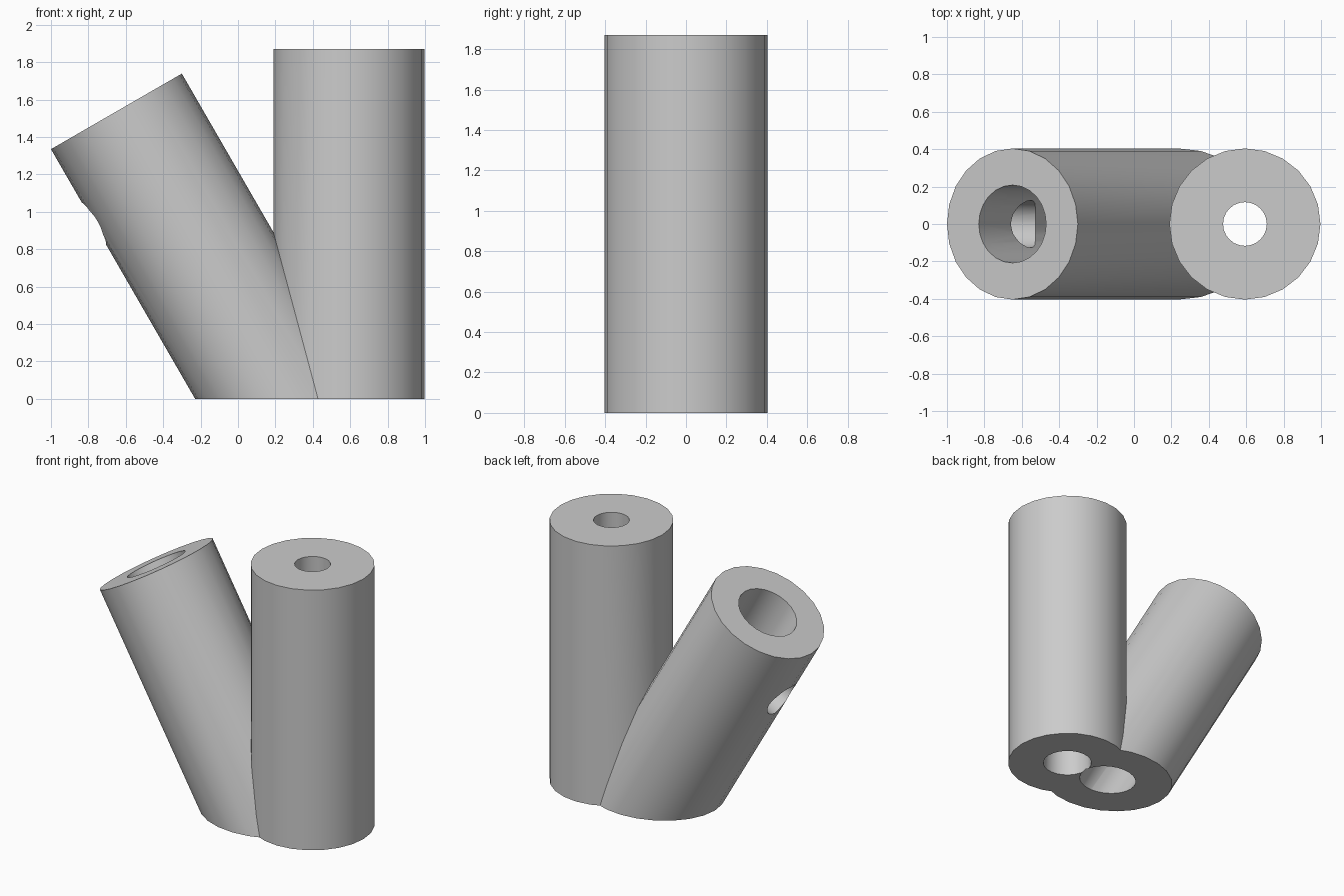
import bpy
from math import radians, sin, cos
from mathutils import Vector

default = bpy.data.objects.get("Cube")
if default:
    bpy.data.objects.remove(default, do_unlink=True)

grey = bpy.data.materials.new("light grey")
grey.use_nodes = True
grey.diffuse_color = (0.6, 0.6, 0.6, 1)
grey.node_tree.nodes["Principled BSDF"].inputs["Base Color"].default_value = (0.6, 0.6, 0.6, 1)

R = 0.404            # outer radius of both tubes
LEAN = radians(-30)  # lean of the side branch


def rod(name, base, angle, length, r_base, r_top, sides=24):
    """Round rod from base, leaning by angle in the xz plane."""
    axis = Vector((sin(angle), 0, cos(angle)))
    bpy.ops.mesh.primitive_cone_add(
        vertices=sides, radius1=r_base, radius2=r_top, depth=length,
        location=Vector(base) + axis * length / 2, rotation=(0, angle, 0))
    ob = bpy.context.object
    ob.name = name
    ob.data.materials.append(grey)
    return ob


def combine(target, tool, operation):
    """Apply a boolean and discard the tool."""
    mod = target.modifiers.new(operation.lower(), "BOOLEAN")
    mod.operation, mod.object, mod.solver = operation, tool, "EXACT"
    bpy.context.view_layer.objects.active = target
    bpy.ops.object.modifier_apply(modifier=mod.name)
    bpy.data.objects.remove(tool, do_unlink=True)


# Leaning branch, run below the ground and trimmed flat
branch_axis = Vector((sin(LEAN), 0, cos(LEAN)))
branch_top = Vector((-0.65, 0, 1.537))
start = branch_top - branch_axis * 2.4
branch = rod("branch", start, LEAN, 2.4, R, R)
bpy.ops.mesh.primitive_cube_add(size=4, location=(0, 0, -2))
combine(branch, bpy.context.object, "DIFFERENCE")

# Upright tube joined with the branch
body = rod("forked_tube", (0.593, 0, 0), 0, 1.87, R, R)
combine(body, branch, "UNION")

# Slightly tapered bores and the hole in the branch wall
combine(body, rod("upright_bore", (0.593, 0, -0.1), 0, 2.07, 0.1665, 0.1145), "DIFFERENCE")
combine(body, rod("branch_bore", start, LEAN, 2.5, 0.163, 0.21), "DIFFERENCE")
hole_axis = Vector((cos(LEAN), 0, -sin(LEAN)))
hole_start = Vector((-0.765, 0, 0.94)) - hole_axis * 0.1
combine(body, rod("side_hole", hole_start, radians(60), 0.5, 0.127, 0.127), "DIFFERENCE")

# Smooth walls with sharp rims
bpy.ops.object.select_all(action="DESELECT")
body.select_set(True)
bpy.context.view_layer.objects.active = body
bpy.ops.object.shade_smooth_by_angle(angle=radians(25))
